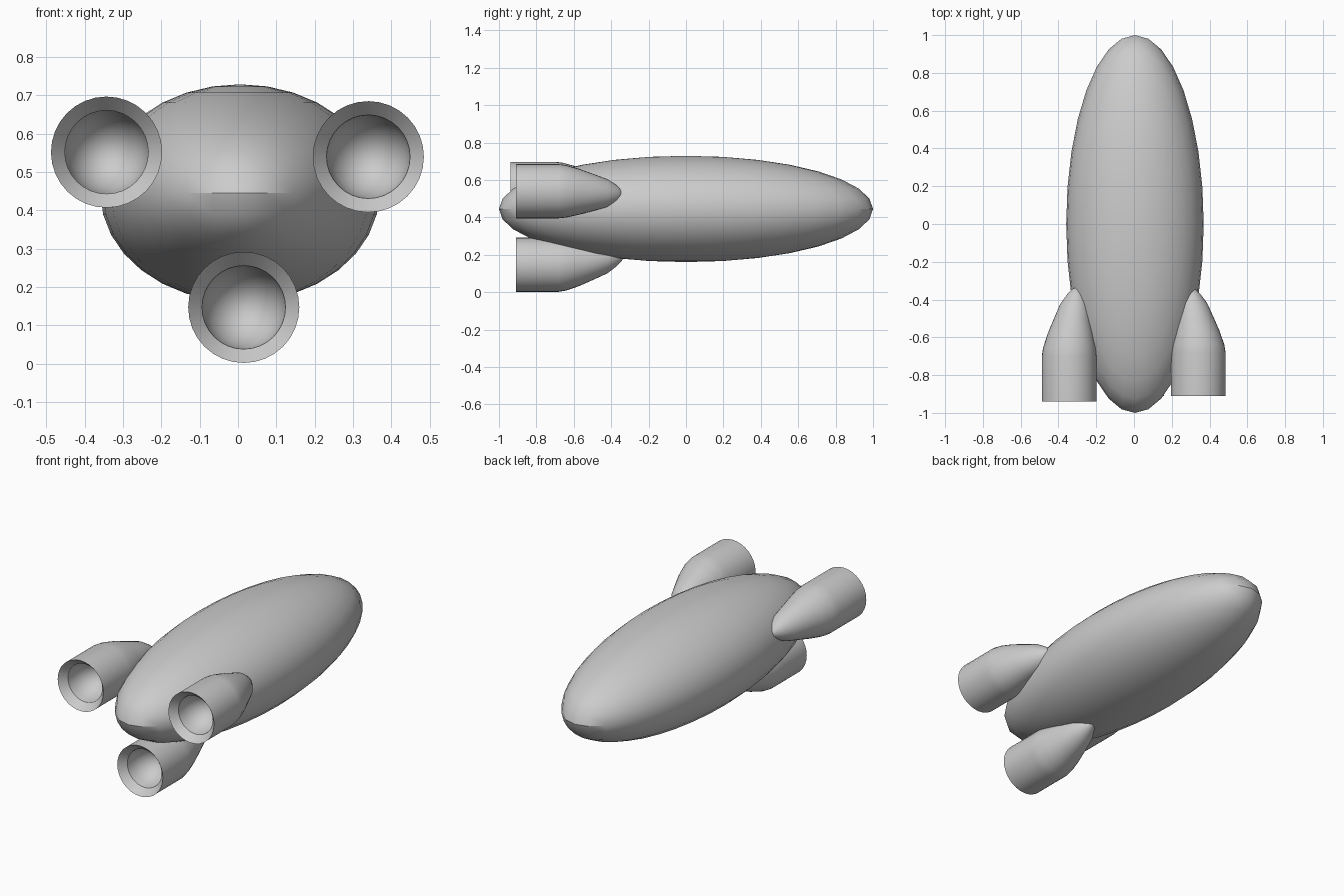
import bpy, bmesh
from math import sin, cos, pi, radians
from mathutils import Vector

cube = bpy.data.objects.get("Cube")
if cube:
    bpy.data.objects.remove(cube)

grey = bpy.data.materials.new("hull grey")
grey.use_nodes = True
colour = (0.6, 0.6, 0.6, 1)
grey.diffuse_color = colour
grey.node_tree.nodes["Principled BSDF"].inputs["Base Color"].default_value = colour


def finish(name, bm):
    bmesh.ops.recalc_face_normals(bm, faces=bm.faces)
    mesh = bpy.data.meshes.new(name)
    bm.to_mesh(mesh)
    bm.free()
    mesh.materials.append(grey)
    obj = bpy.data.objects.new(name, mesh)
    bpy.context.collection.objects.link(obj)
    bpy.ops.object.select_all(action='DESELECT')
    obj.select_set(True)
    bpy.context.view_layer.objects.active = obj
    bpy.ops.object.shade_smooth_by_angle(angle=radians(30))
    return obj


# Hull: a stretched ellipsoid
bm = bmesh.new()
bmesh.ops.create_uvsphere(bm, u_segments=32, v_segments=16, radius=1)
bmesh.ops.scale(bm, vec=(0.364, 1, 0.284), verts=bm.verts)
hull = finish("hull", bm)
hull.location = (0.005, 0, 0.445)

# Engine sections from the bowl inside the mouth, round the rim, to the tip:
# (y, radius, inward shift)
BOWL = [(-0.87 + 0.15 * cos(a), 0.109 * sin(a), 0)
        for a in (pi / 2 * i / 6 for i in range(1, 7))]
SHELL = [(-0.91, 0.145, 0), (-0.68, 0.145, 0), (-0.64, 0.14, 0.002),
         (-0.57, 0.122, 0.008), (-0.5, 0.1, 0.017), (-0.42, 0.075, 0.029),
         (-0.37, 0.045, 0.037), (-0.345, 0.022, 0.04)]
TIP_Y = -0.333


def engine(name, x, z, angle, stretch=1.0, sides=32):
    outward = Vector((cos(angle), 0, sin(angle)))
    across = Vector((-sin(angle), 0, cos(angle)))
    centre = Vector((x, 0, z))

    def along(y):
        return Vector((0, TIP_Y + (y - TIP_Y) * stretch, 0))

    bm = bmesh.new()
    rings = []
    for y, r, shift in BOWL + SHELL:
        mid = centre + along(y) - outward * shift
        rings.append([bm.verts.new(mid + outward * r * cos(t) + across * r * sin(t))
                      for t in (2 * pi * i / sides for i in range(sides))])
    for a, b in zip(rings, rings[1:]):
        for i in range(sides):
            j = (i + 1) % sides
            bm.faces.new((a[i], a[j], b[j], b[i]))
    # Close the bowl floor and the forward tip
    for ring, y, shift in ((rings[0], -0.72, 0), (rings[-1], TIP_Y, 0.041)):
        end = bm.verts.new(centre + along(y) - outward * shift)
        for i in range(sides):
            bm.faces.new((ring[i], ring[(i + 1) % sides], end))
    finish(name, bm)


engine("left_engine", 0.34, 0.54, radians(22))
engine("right_engine", -0.343, 0.552, radians(158), stretch=1.05)
engine("lower_engine", 0.015, 0.147, radians(270))
